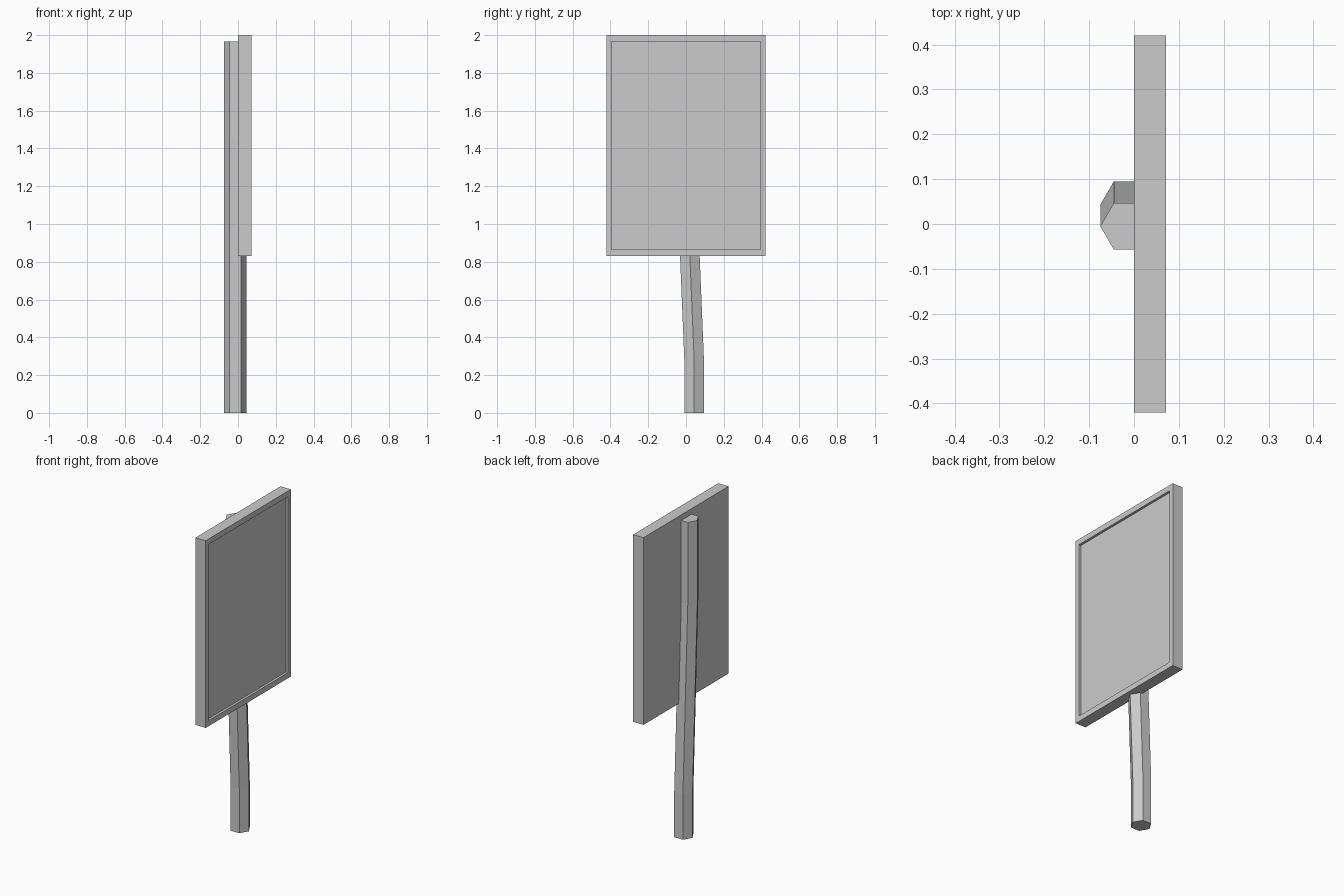
import bpy, bmesh
from math import cos, sin, pi

if "Cube" in bpy.data.objects:
    bpy.data.objects.remove(bpy.data.objects["Cube"])


def finish(name, bm):
    bmesh.ops.recalc_face_normals(bm, faces=bm.faces)
    mesh = bpy.data.meshes.new(name)
    bm.to_mesh(mesh)
    bm.free()
    obj = bpy.data.objects.new(name, mesh)
    bpy.context.collection.objects.link(obj)
    return obj


# Sign board: a slab facing +x with a shallow recessed panel
bm = bmesh.new()
bmesh.ops.create_cube(bm, size=1)
bmesh.ops.scale(bm, vec=(0.071, 0.84, 1.17), verts=bm.verts)
bmesh.ops.translate(bm, vec=(0.0355, 0, 1.415), verts=bm.verts)
front = max(bm.faces, key=lambda f: f.calc_center_median().x)
bmesh.ops.inset_region(bm, faces=[front], thickness=0.038)
front = max((f for f in bm.faces), key=lambda f: (round(f.calc_center_median().x, 3), f.calc_area()))
for v in front.verts:
    v.co.z += 0.008 if v.co.z < 1.4 else -0.008
ret = bmesh.ops.extrude_discrete_faces(bm, faces=[front])
bmesh.ops.translate(bm, vec=(-0.015, 0, 0), verts=ret["faces"][0].verts)
finish("sign_board", bm)

# Crooked hexagonal post: rings of (y centre, height) joined into a tube
bm = bmesh.new()
path = [(0.043, 0), (0.043, 0.28), (-0.005, 1.45), (-0.005, 1.965)]
rings = [[bm.verts.new((-0.015 + 0.06 * cos(i * pi / 3), y + 0.06 * sin(i * pi / 3), z))
          for i in range(6)] for y, z in path]
for a, b in zip(rings, rings[1:]):
    for i in range(6):
        j = (i + 1) % 6
        bm.faces.new((a[i], a[j], b[j], b[i]))
bm.faces.new(rings[0][::-1])
bm.faces.new(rings[-1])
finish("post", bm)
